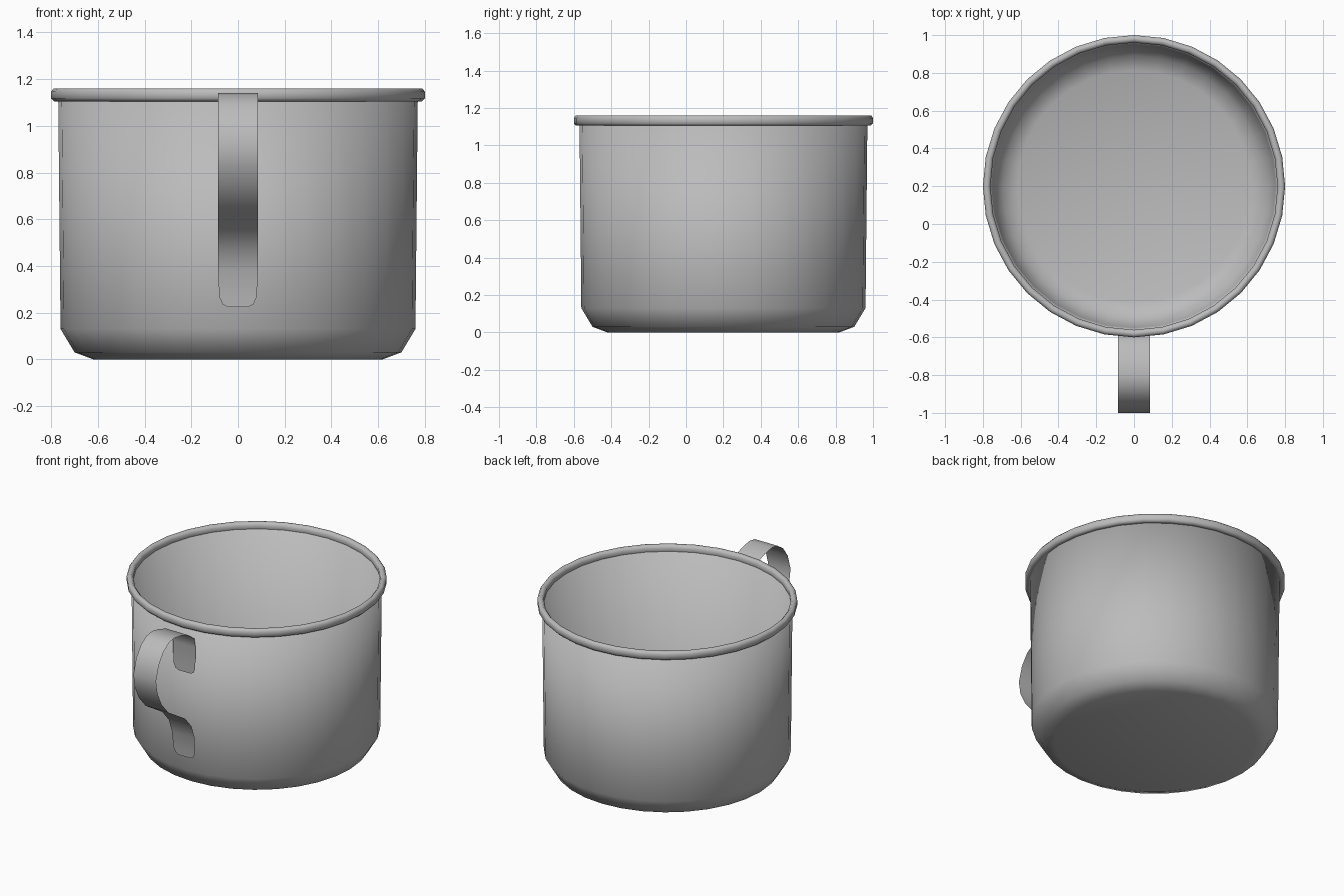
import bpy, bmesh, math

cube = bpy.data.objects.get("Cube")
if cube:
    bpy.data.objects.remove(cube, do_unlink=True)

SIDES = 32
CENTRE_Y = 0.2

metal = bpy.data.materials.new("grey_metal")
metal.use_nodes = True
GREY = (0.5, 0.5, 0.5, 1)
metal.diffuse_color = GREY
metal.node_tree.nodes["Principled BSDF"].inputs["Base Color"].default_value = GREY


def finish(name, bm):
    """Turn a bmesh into a smooth shaded metal object."""
    mesh = bpy.data.meshes.new(name)
    bm.to_mesh(mesh)
    bm.free()
    mesh.materials.append(metal)
    mesh.shade_smooth()
    obj = bpy.data.objects.new(name, mesh)
    bpy.context.collection.objects.link(obj)
    return obj


def lathe(name, profile, closed=False):
    """Spin (radius, z) points about the cup axis; radius 0 makes a pole."""
    bm = bmesh.new()
    rings = []
    for r, z in profile:
        count = SIDES if r else 1
        rings.append([bm.verts.new((r * math.sin(math.tau * i / SIDES),
                                    CENTRE_Y + r * math.cos(math.tau * i / SIDES), z))
                      for i in range(count)])
    pairs = list(zip(rings, rings[1:]))
    if closed:
        pairs.append((rings[-1], rings[0]))
    for a, b in pairs:
        for i in range(SIDES):
            j = i + 1
            quad = [a[i % len(a)], a[j % len(a)], b[j % len(b)], b[i % len(b)]]
            bm.faces.new(list(dict.fromkeys(quad)))
    bmesh.ops.recalc_face_normals(bm, faces=bm.faces)
    return finish(name, bm)


# Cup: outer wall from the base up, then the inner wall down to the floor
lathe("cup_body", [
    (0, 0), (0.62, 0), (0.70, 0.03), (0.76, 0.13), (0.77, 1.12),
    (0.76, 1.12), (0.75, 0.135), (0.692, 0.04), (0.615, 0.01), (0, 0.01)])

# Rolled rim
lathe("rolled_rim", [
    (0.768, 1.105), (0.788, 1.105), (0.80, 1.118), (0.80, 1.146),
    (0.79, 1.16), (0.772, 1.16), (0.76, 1.146), (0.76, 1.118)], closed=True)

# Handle: a bent sheet strip, (y, z) path with rounded tabs at both ends
HALF = 0.085
path = [(-0.574, 0.80), (-0.574, 0.81), (-0.575, 0.84), (-0.577, 0.99),
        (-0.59, 1.055), (-0.65, 1.10), (-0.73, 1.127), (-0.80, 1.14),
        (-0.86, 1.13), (-0.92, 1.09), (-0.97, 1.02), (-1.0, 0.92),
        (-0.985, 0.83), (-0.94, 0.74), (-0.87, 0.66), (-0.78, 0.605),
        (-0.69, 0.55), (-0.62, 0.47), (-0.587, 0.38), (-0.576, 0.27),
        (-0.572, 0.235), (-0.572, 0.225)]
tab = [0.045, 0.066, 0.081]
widths = tab + [HALF] * (len(path) - 2 * len(tab)) + tab[::-1]
bm = bmesh.new()
rows = [[bm.verts.new((s * w, y, z)) for s in (-1, 1)]
        for (y, z), w in zip(path, widths)]
for a, b in zip(rows, rows[1:]):
    bm.faces.new((a[0], b[0], b[1], a[1]))
bmesh.ops.recalc_face_normals(bm, faces=bm.faces)
finish("handle", bm)
